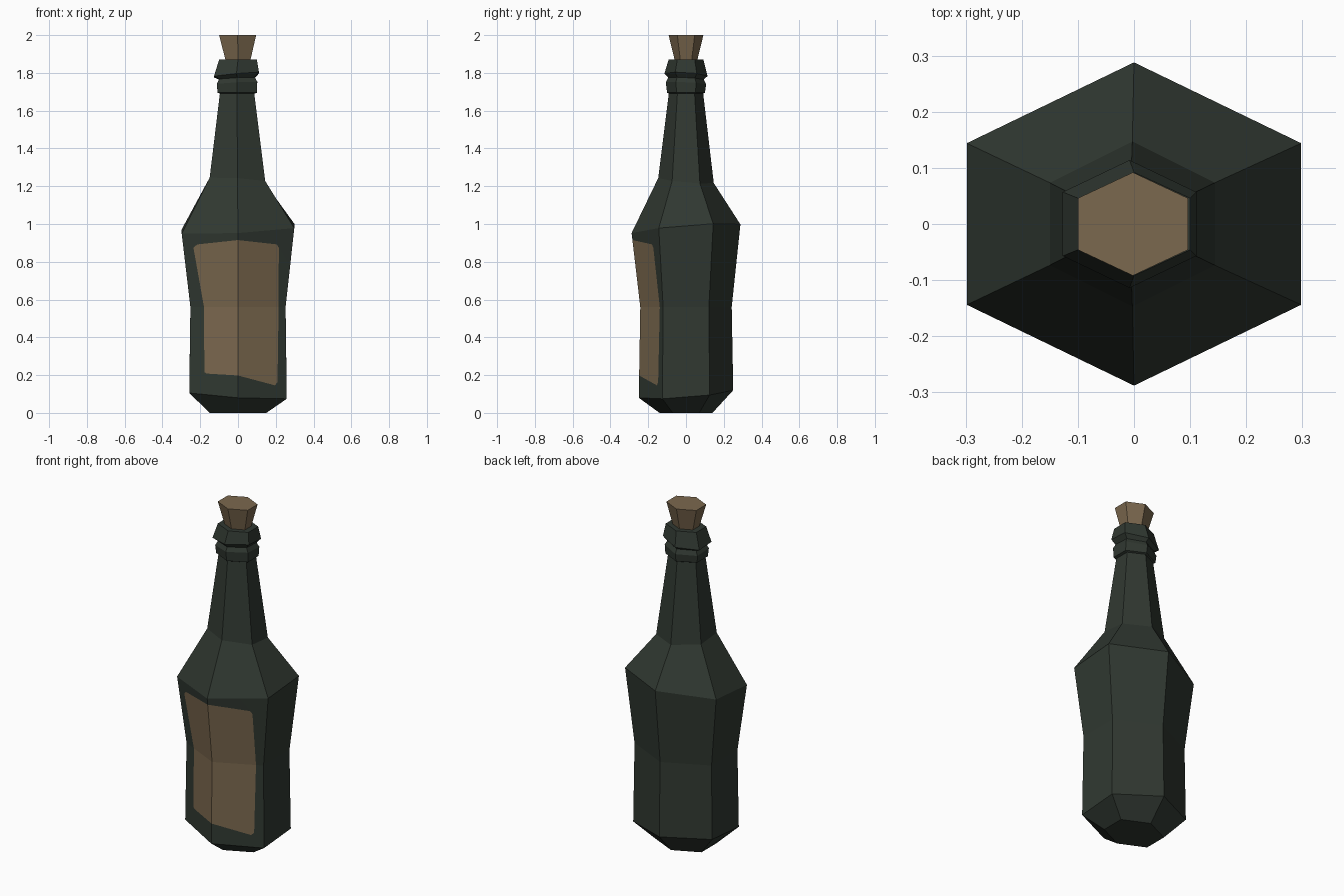
import bpy, bmesh, math
from mathutils import Vector

if "Cube" in bpy.data.objects:
    bpy.data.objects.remove(bpy.data.objects["Cube"])


def material(name, col):
    m = bpy.data.materials.new(name)
    m.diffuse_color = (*col, 1)
    m.use_nodes = True
    m.node_tree.nodes["Principled BSDF"].inputs["Base Color"].default_value = m.diffuse_color
    return m


glass = material("dark green glass", (0.030, 0.040, 0.031))
tan = material("tan cork and paper", (0.198, 0.139, 0.077))


def hex_lathe(rings):
    """Stack slightly tilted hexagon rings: z, half width x, half depth y, tilt x, tilt y, centre x."""
    bm = bmesh.new()
    loops = []
    for z, hx, hy, tx, ty, cx in rings:
        loop = []
        for k in range(6):
            a = math.radians(30 + 60 * k)
            x = hx * math.cos(a) / math.cos(math.radians(30))
            y = hy * math.sin(a)
            loop.append(bm.verts.new((x + cx, y, max(0, z + tx * x + ty * y))))
        loops.append(loop)
    for lo, hi in zip(loops, loops[1:]):
        for k in range(6):
            n = (k + 1) % 6
            bm.faces.new((lo[k], lo[n], hi[n], hi[k]))
    bm.faces.new(loops[0][::-1])
    bm.faces.new(loops[-1])
    bm.normal_update()
    return bm


def finish(bm, name, mats):
    me = bpy.data.meshes.new(name)
    bm.to_mesh(me)
    bm.free()
    for m in mats:
        me.materials.append(m)
    ob = bpy.data.objects.new(name, me)
    bpy.context.collection.objects.link(ob)
    return ob


# Bottle body, shoulder, neck and lip
MID = 0.56
bottle = hex_lathe([
    (0.00, 0.150, 0.140, 0, 0, 0),
    (0.10, 0.258, 0.250, -0.06, 0.08, 0),
    (MID, 0.252, 0.242, 0, 0, 0),
    (0.975, 0.298, 0.288, 0.05, 0.08, 0),
    (1.23, 0.147, 0.147, -0.06, -0.09, -0.003),
    (1.69, 0.091, 0.091, 0, 0, -0.005),
    (1.695, 0.104, 0.100, 0, 0, -0.004),
    (1.745, 0.107, 0.107, 0.05, -0.05, -0.005),
    (1.77, 0.094, 0.094, 0.05, -0.05, -0.005),
    (1.79, 0.119, 0.114, 0.09, -0.06, -0.008),
    (1.87, 0.100, 0.092, 0, 0, 0),
])

# Paper label: cut its outline into the two front sides (x, z chains, viewed from the front)
chains = [
    (-1, True, [(0, 0.915), (-0.215, 0.892), (-0.236, 0.875), (-0.180, MID)]),
    (-1, False, [(-0.180, MID), (-0.178, 0.215), (-0.165, 0.208), (0, 0.198)]),
    (1, False, [(0, 0.198), (0.195, 0.146), (0.209, 0.162), (0.215, MID)]),
    (1, True, [(0.215, MID), (0.216, 0.875), (0.205, 0.892), (0, 0.915)]),
]


def panel(side, upper):
    out = []
    for f in bottle.faces:
        c = f.calc_center_median()
        if (f.normal.y < -0.5 and f.normal.x * side > 0.1 and abs(f.normal.z) < 0.4
                and 0.1 < c.z < 0.97 and (c.z > MID) == upper):
            out.append(f)
    return out


for side, upper, pts in chains:
    planes = []
    for (x0, z0), (x1, z1) in zip(pts, pts[1:]):
        # chains run counter-clockwise, so the label lies to the left of each edge
        planes.append((Vector((x0, 0, z0)), Vector((z1 - z0, 0, x0 - x1)).normalized()))
    for co, no in planes:
        fs = panel(side, upper)
        geom = fs + list({e for f in fs for e in f.edges}) + list({v for f in fs for v in f.verts})
        bmesh.ops.bisect_plane(bottle, geom=geom, dist=1e-5, plane_co=co, plane_no=no)
        bottle.normal_update()
    for f in panel(side, upper):
        c = f.calc_center_median()
        if all((c - co).dot(no) < 0 for co, no in planes):
            f.material_index = 1

finish(bottle, "bottle", [glass, tan])

# Tapered cork stopper
cork = hex_lathe([
    (1.86, 0.064, 0.058, 0, 0, 0),
    (2.00, 0.098, 0.092, 0, 0, -0.002),
])
finish(cork, "cork_stopper", [tan])
